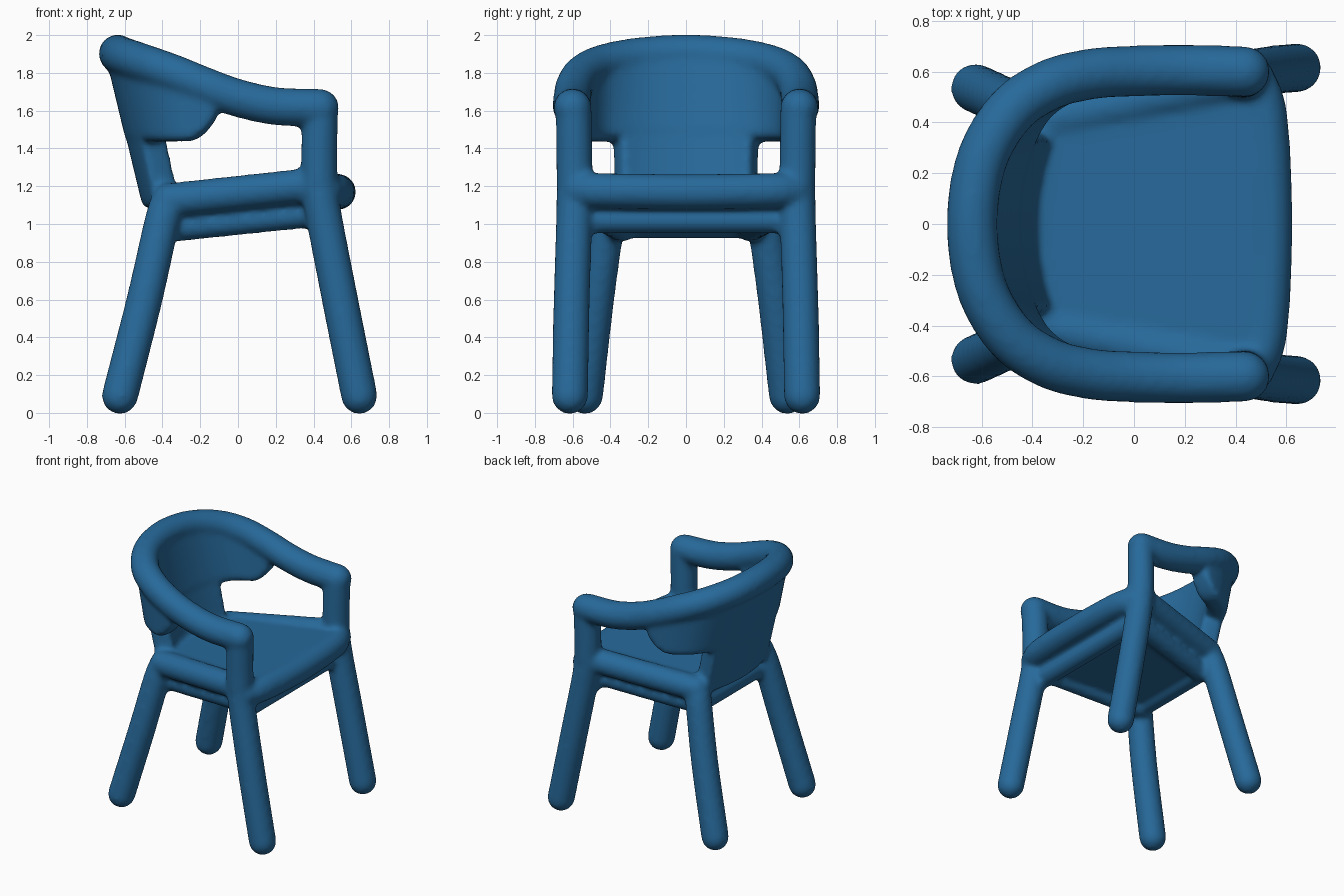
import bpy, bmesh, math
from mathutils import Vector

cube = bpy.data.objects.get("Cube")
if cube:
    bpy.data.objects.remove(cube, do_unlink=True)

blue = bpy.data.materials.new("chair blue")
blue.use_nodes = True
blue.diffuse_color = (0.02, 0.142, 0.325, 1)
bsdf = next(n for n in blue.node_tree.nodes if n.type == "BSDF_PRINCIPLED")
bsdf.inputs["Base Color"].default_value = blue.diffuse_color
bsdf.inputs["Roughness"].default_value = 0.6
parts = []


def smooth_path(points, steps=6):
    """Catmull-Rom curve through the points."""
    pts = [Vector(p) for p in points]
    pts = [2 * pts[0] - pts[1]] + pts + [2 * pts[-1] - pts[-2]]
    out = []
    for a, b, c, d in zip(pts, pts[1:], pts[2:], pts[3:]):
        for i in range(steps):
            t = i / steps
            out.append(0.5 * (2 * b + (c - a) * t + (2 * a - 5 * b + 4 * c - d) * t ** 2
                              + (3 * b - a - 3 * c + d) * t ** 3))
    return out + [pts[-2]]


def finish(name, bm):
    bmesh.ops.recalc_face_normals(bm, faces=bm.faces)
    mesh = bpy.data.meshes.new(name)
    bm.to_mesh(mesh)
    bm.free()
    mesh.materials.append(blue)
    obj = bpy.data.objects.new(name, mesh)
    bpy.context.collection.objects.link(obj)
    parts.append(obj)
    return obj


def tube(name, points, r0, r1=None, sides=20, steps=6):
    """Round bar along a smooth path with domed ends."""
    r1 = r1 or r0
    path = smooth_path(points, steps)
    n = len(path) - 1
    rings = [(p, r0 + (r1 - r0) * i / n) for i, p in enumerate(path)]
    start = (path[0] - path[1]).normalized()
    end = (path[-1] - path[-2]).normalized()
    for k in range(1, 6):
        a = math.pi / 2 * k / 5.2
        rings.insert(0, (path[0] + start * r0 * math.sin(a), r0 * math.cos(a)))
        rings.append((path[-1] + end * r1 * math.sin(a), r1 * math.cos(a)))
    bm = bmesh.new()
    loops = []
    side = None
    for i, (p, r) in enumerate(rings):
        t = (rings[min(i + 1, len(rings) - 1)][0] - rings[max(i - 1, 0)][0]).normalized()
        side = t.orthogonal() if side is None else side - t * side.dot(t)
        side.normalize()
        up = t.cross(side)
        loops.append([bm.verts.new(p + r * (side * math.cos(a) + up * math.sin(a)))
                      for a in (math.tau * j / sides for j in range(sides))])
    for a, b in zip(loops, loops[1:]):
        for j in range(sides):
            k = (j + 1) % sides
            bm.faces.new((a[j], a[k], b[k], b[j]))
    bm.faces.new(loops[0])
    bm.faces.new(loops[-1])
    return finish(name, bm)


def slab(name, front, back, thickness):
    """Tapered, sloping board; front and back are (x, half width, top z)."""
    bm = bmesh.new()
    bmesh.ops.create_cube(bm, size=2)
    for v in bm.verts:
        x, w, z = front if v.co.x > 0 else back
        v.co = (x, v.co.y * w, z if v.co.z > 0 else z - thickness)
    bmesh.ops.bevel(bm, geom=bm.edges[:], offset=0.03, segments=3, profile=0.5, affect="EDGES")
    return finish(name, bm)


# Legs and seat side bars, mirrored left to right
for s, tag in ((1, "left"), (-1, "right")):
    tube("front_leg_" + tag, [(0.642, s * 0.615, 0.09), (0.54, s * 0.605, 0.6), (0.445, s * 0.59, 1.1),
                              (0.43, s * 0.59, 1.3), (0.435, s * 0.595, 1.61)], 0.097, 0.096)
    tube("back_leg_" + tag, [(-0.625, s * 0.535, 0.09), (-0.495, s * 0.475, 0.6),
                             (-0.405, s * 0.418, 1.0), (-0.37, s * 0.39, 1.12)], 0.097, 0.093)
    tube("seat_side_bar_" + tag, [(0.42, s * 0.57, 1.21), (-0.365, s * 0.4, 1.125)], 0.092)
    tube("lower_side_bar_" + tag, [(0.38, s * 0.48, 1.055), (-0.34, s * 0.34, 0.98)], 0.075)

# Cross bars
tube("seat_front_roll", [(0.46, -0.57, 1.18), (0.51, -0.42, 1.175), (0.53, 0, 1.17),
                         (0.51, 0.42, 1.175), (0.46, 0.57, 1.18)], 0.095)
tube("lower_front_bar", [(0.42, -0.55, 1.02), (0.42, 0.55, 1.02)], 0.07)
tube("lower_back_bar", [(-0.36, -0.36, 1.0), (-0.36, 0.36, 1.0)], 0.077)

# Seat board flush with the side bars, and its narrower underside
slab("seat", (0.53, 0.56, 1.265), (-0.44, 0.4, 1.195), 0.12)
slab("seat_underside", (0.44, 0.48, 1.17), (-0.4, 0.34, 1.1), 0.15)

# Arm and back rail in one sweep
half = [(0.435, 0.6, 1.615), (0.2, 0.605, 1.624), (0, 0.602, 1.667), (-0.17, 0.59, 1.728),
        (-0.34, 0.545, 1.797), (-0.49, 0.44, 1.85), (-0.6, 0.25, 1.887)]
rail = half + [(-0.637, 0, 1.902)] + [(x, -y, z) for x, y, z in reversed(half)]
tube("arm_and_back_rail", rail, 0.101, steps=8)


def back_panel(name, columns, bottom, thickness, rows=8):
    """Curved sheet hanging from the rail, leaning toward the seat."""
    bm = bmesh.new()
    grid = []
    for p in columns:
        drop = p.z - bottom(p)
        col = []
        for i in range(rows + 1):
            d = drop * i / rows
            lean = 0.24 * d * (1 - (p.y / 0.62) ** 4)
            col.append(bm.verts.new((p.x + lean + 0.012, p.y * (1 - 0.05 * d), p.z - d)))
        grid.append(col)
    for a, b in zip(grid, grid[1:]):
        for i in range(rows):
            bm.faces.new((a[i], a[i + 1], b[i + 1], b[i]))
    obj = finish(name, bm)
    solid = obj.modifiers.new("thickness", "SOLIDIFY")
    solid.thickness = thickness
    solid.offset = 0
    obj.modifiers.new("rounding", "SUBSURF").levels = 1


# Wrapping backrest with rounded wings, and the stem down to the seat
curve = smooth_path(rail, 8)


def wing_bottom(p):
    t = min(max((p.x + 0.3) / 0.17, 0), 1)
    return 1.435 + 0.13 * t * t


back_panel("backrest", [p for p in curve if p.x < -0.12], wing_bottom, 0.155)
back_panel("backrest_stem", [p for p in curve if abs(p.y) < 0.38], lambda p: 1.08, 0.145, rows=12)

# Melt all parts into one soft body with blended joints
bpy.ops.object.select_all(action="DESELECT")
for obj in parts:
    obj.select_set(True)
bpy.context.view_layer.objects.active = parts[0]
bpy.ops.object.convert(target="MESH")
bpy.ops.object.join()
chair = bpy.context.view_layer.objects.active
chair.name = "chair_body"
remesh = chair.modifiers.new("fuse", "REMESH")
remesh.mode = "VOXEL"
remesh.voxel_size = 0.018
remesh.use_smooth_shade = True
relax = chair.modifiers.new("blend", "SMOOTH")
relax.factor = 0.5
relax.iterations = 8
bpy.ops.object.convert(target="MESH")
bpy.ops.object.shade_smooth()
